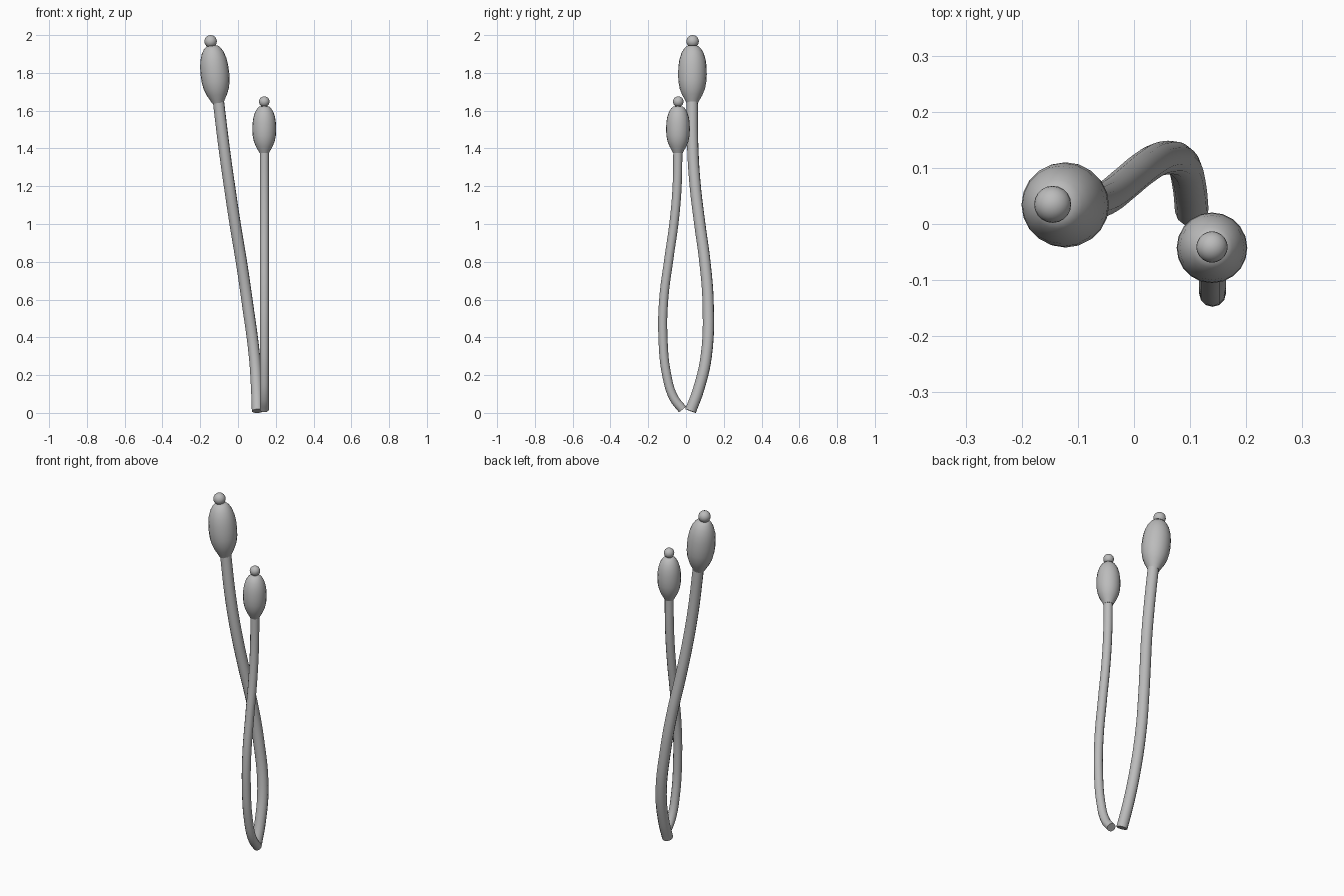
import bpy, bmesh, math
from mathutils import Vector

cube = bpy.data.objects.get("Cube")
if cube:
    bpy.data.objects.remove(cube)

grey = bpy.data.materials.new("plain grey")
grey.use_nodes = True
colour = (0.5, 0.5, 0.5, 1)
grey.diffuse_color = colour
grey.node_tree.nodes["Principled BSDF"].inputs["Base Color"].default_value = colour


def finish(name, mesh):
    obj = bpy.data.objects.new(name, mesh)
    bpy.context.collection.objects.link(obj)
    mesh.materials.clear()
    mesh.materials.append(grey)
    bpy.ops.object.select_all(action="DESELECT")
    obj.select_set(True)
    bpy.context.view_layer.objects.active = obj
    bpy.ops.object.shade_smooth_by_angle(angle=math.radians(50))


def stalk(name, points, radius):
    """Round tube with closed ends along a smooth path."""
    curve = bpy.data.curves.new(name + "_path", "CURVE")
    curve.dimensions = "3D"
    curve.bevel_depth = radius
    curve.bevel_resolution = 4
    curve.resolution_u = 6
    curve.use_fill_caps = True
    spline = curve.splines.new("BEZIER")
    spline.bezier_points.add(len(points) - 1)
    for bp, co in zip(spline.bezier_points, points):
        bp.co = co
        bp.handle_left_type = bp.handle_right_type = "AUTO"
    path = bpy.data.objects.new(name + "_path", curve)
    bpy.context.collection.objects.link(path)
    bpy.context.view_layer.update()
    graph = bpy.context.evaluated_depsgraph_get()
    mesh = bpy.data.meshes.new_from_object(path.evaluated_get(graph))
    bpy.data.objects.remove(path)
    finish(name, mesh)


# Bud outline: share of height, share of radius
BUD = [(0, 0), (0, .4), (.06, .52), (.14, .7), (.25, .88), (.37, .97), (.5, 1),
       (.64, .98), (.76, .91), (.87, .77), (.95, .58), (.99, .4), (1, 0)]


def bud(name, base, top, radius):
    """Lathed barrel between two points."""
    base, axis = Vector(base), Vector(top) - Vector(base)
    bm = bmesh.new()
    verts = [bm.verts.new((r * radius, 0, t * axis.length)) for t, r in BUD]
    edges = [bm.edges.new(pair) for pair in zip(verts, verts[1:])]
    bmesh.ops.spin(bm, geom=verts + edges, cent=(0, 0, 0), axis=(0, 0, 1),
                   angle=math.tau, steps=20)
    bmesh.ops.remove_doubles(bm, verts=bm.verts, dist=1e-4)
    bmesh.ops.recalc_face_normals(bm, faces=bm.faces)
    turn = Vector((0, 0, 1)).rotation_difference(axis)
    for v in bm.verts:
        v.co = turn @ v.co + base
    mesh = bpy.data.meshes.new(name)
    bm.to_mesh(mesh)
    bm.free()
    finish(name, mesh)


def tip(name, centre, radius):
    bm = bmesh.new()
    bmesh.ops.create_uvsphere(bm, u_segments=20, v_segments=12, radius=radius)
    bmesh.ops.translate(bm, verts=bm.verts, vec=centre)
    mesh = bpy.data.meshes.new(name)
    bm.to_mesh(mesh)
    bm.free()
    finish(name, mesh)


# Short stalk bows forward in a plane
stalk("short_stalk", [(.14, y, z) for y, z in
      [(-.018, .018), (-.065, .08), (-.102, .2), (-.122, .4), (-.118, .6),
       (-.09, .82), (-.062, 1.02), (-.047, 1.2), (-.043, 1.4)]], .024)
bud("short_bud", (.139, -.043, 1.375), (.139, -.042, 1.625), .063)
tip("short_tip", (.139, -.041, 1.648), .028)

# Tall stalk bows back and leans to the right
stalk("tall_stalk", [(.103, .024, .01), (.099, .065, .12), (.087, .107, .3),
      (.05, .117, .58), (.018, .1, .8), (-.015, .073, 1.0),
      (-.045, .049, 1.2), (-.073, .036, 1.4), (-.106, .033, 1.67)], .03)
bud("tall_bud", (-.106, .033, 1.64), (-.138, .035, 1.945), .076)
tip("tall_tip", (-.145, .035, 1.967), .033)
